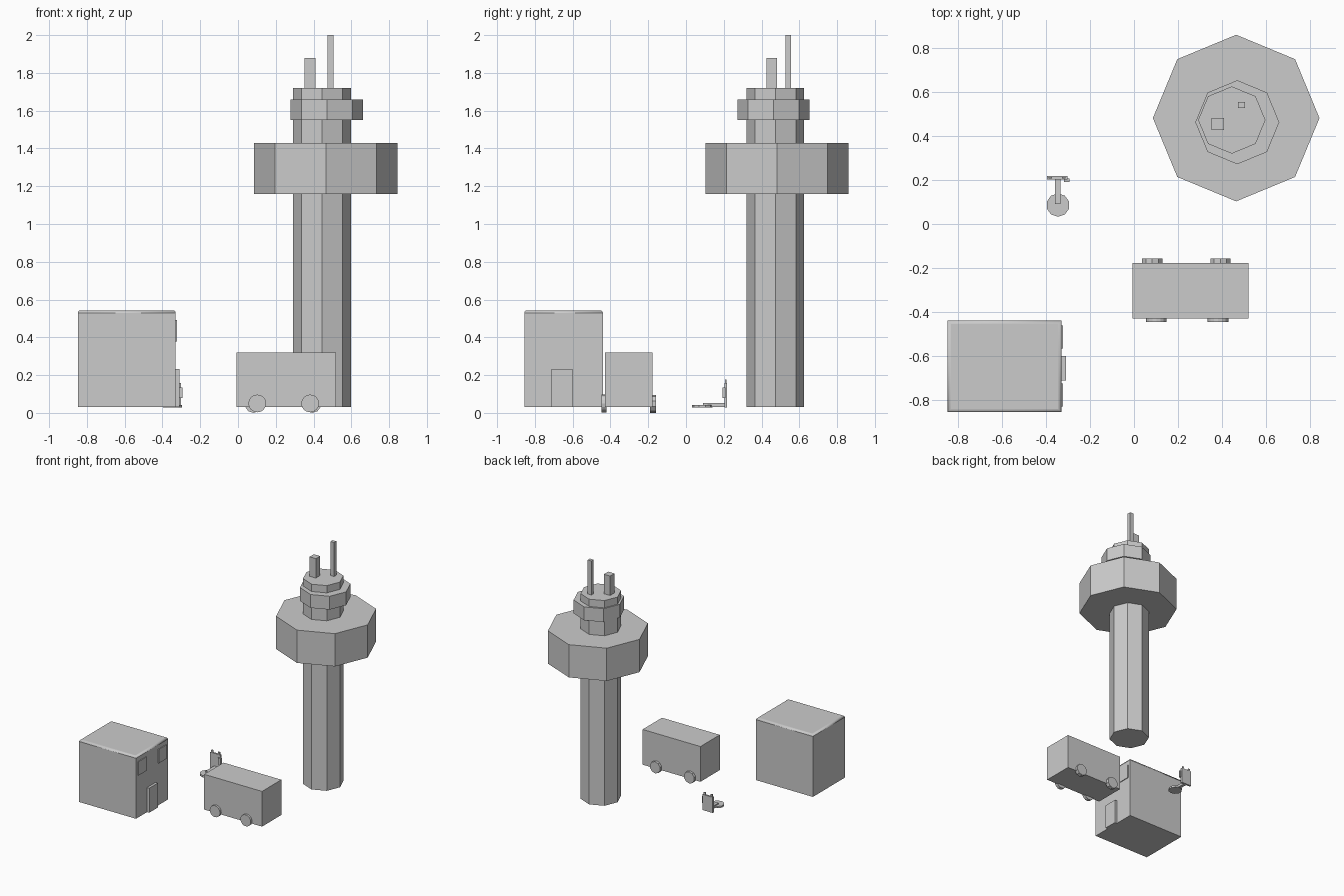
import bpy, math

if "Cube" in bpy.data.objects:
    bpy.data.objects.remove(bpy.data.objects["Cube"])


def box(name, x, y, z):
    """Box from (min, max) ranges on each axis."""
    bpy.ops.mesh.primitive_cube_add(size=1, location=[sum(r) / 2 for r in (x, y, z)])
    ob = bpy.context.object
    ob.name = name
    for v in ob.data.vertices:
        for i, r in enumerate((x, y, z)):
            v.co[i] *= r[1] - r[0]
    return ob


def prism(name, cx, cy, z0, z1, radius, sides=8):
    """Upright prism with a corner pointing along x."""
    bpy.ops.mesh.primitive_cylinder_add(vertices=sides, radius=radius, depth=z1 - z0,
                                        location=(cx, cy, (z0 + z1) / 2))
    bpy.context.object.name = name


def wheel(name, x, y0, y1, z, radius, sides):
    bpy.ops.mesh.primitive_cylinder_add(vertices=sides, radius=radius, depth=y1 - y0,
                                        location=(x, (y0 + y1) / 2, z),
                                        rotation=(math.pi / 2, 0, 0))
    bpy.context.object.name = name


# Control tower: shaft, wide deck, upper ring, roof masts
prism("tower_shaft", 0.445, 0.473, 0.03, 1.72, 0.153)
prism("tower_deck", 0.465, 0.482, 1.16, 1.43, 0.379)
prism("tower_upper_ring", 0.47, 0.463, 1.55, 1.66, 0.191)
box("short_mast", (0.353, 0.41), (0.427, 0.483), (1.70, 1.88))
box("tall_mast", (0.473, 0.506), (0.527, 0.556), (1.70, 2.0))

# Van body and wheels
box("van_body", (-0.007, 0.52), (-0.43, -0.178), (0.03, 0.32))
for i, x in enumerate((0.102, 0.382)):
    wheel(f"front_side_wheel_{i}", x, -0.447, -0.42, 0.05, 0.047, 16)
for i, x in enumerate((0.083, 0.393)):
    wheel(f"back_side_wheel_{i}", x, -0.19, -0.158, 0.048, 0.048, 10)

# Building with softened roof edges
house = box("building", (-0.848, -0.33), (-0.856, -0.44), (0.03, 0.543))
weights = house.data.attributes.new("bevel_weight_edge", 'FLOAT', 'EDGE')
for e in house.data.edges:
    top = all(house.data.vertices[v].co.z > 0 for v in e.vertices)
    weights.data[e.index].value = 1.0 if top else 0.0
bev = house.modifiers.new("roof_edge", 'BEVEL')
bev.limit_method = 'WEIGHT'
bev.width = 0.015
bev.segments = 3
bpy.ops.object.shade_smooth_by_angle(angle=math.radians(35))

# Door and windows on the right wall
box("door", (-0.34, -0.31), (-0.712, -0.60), (0.03, 0.232))
for i, y in enumerate((-0.83, -0.567)):
    box(f"window_{i}", (-0.34, -0.324), (y, y + 0.105), (0.378, 0.492))

# Small fallen stand: round base, stem, upright board with side tab and tips
prism("stand_base", -0.346, 0.086, 0.028, 0.043, 0.053, 10)
box("stand_stem", (-0.36, -0.335), (0.09, 0.21), (0.03, 0.053))
box("stand_board", (-0.395, -0.303), (0.203, 0.218), (0.028, 0.157))
box("board_tab", (-0.318, -0.293), (0.192, 0.208), (0.08, 0.135))
for i, x in enumerate((-0.38, -0.32)):
    box(f"board_tip_{i}", (x - 0.008, x + 0.008), (0.206, 0.215), (0.15, 0.176))
